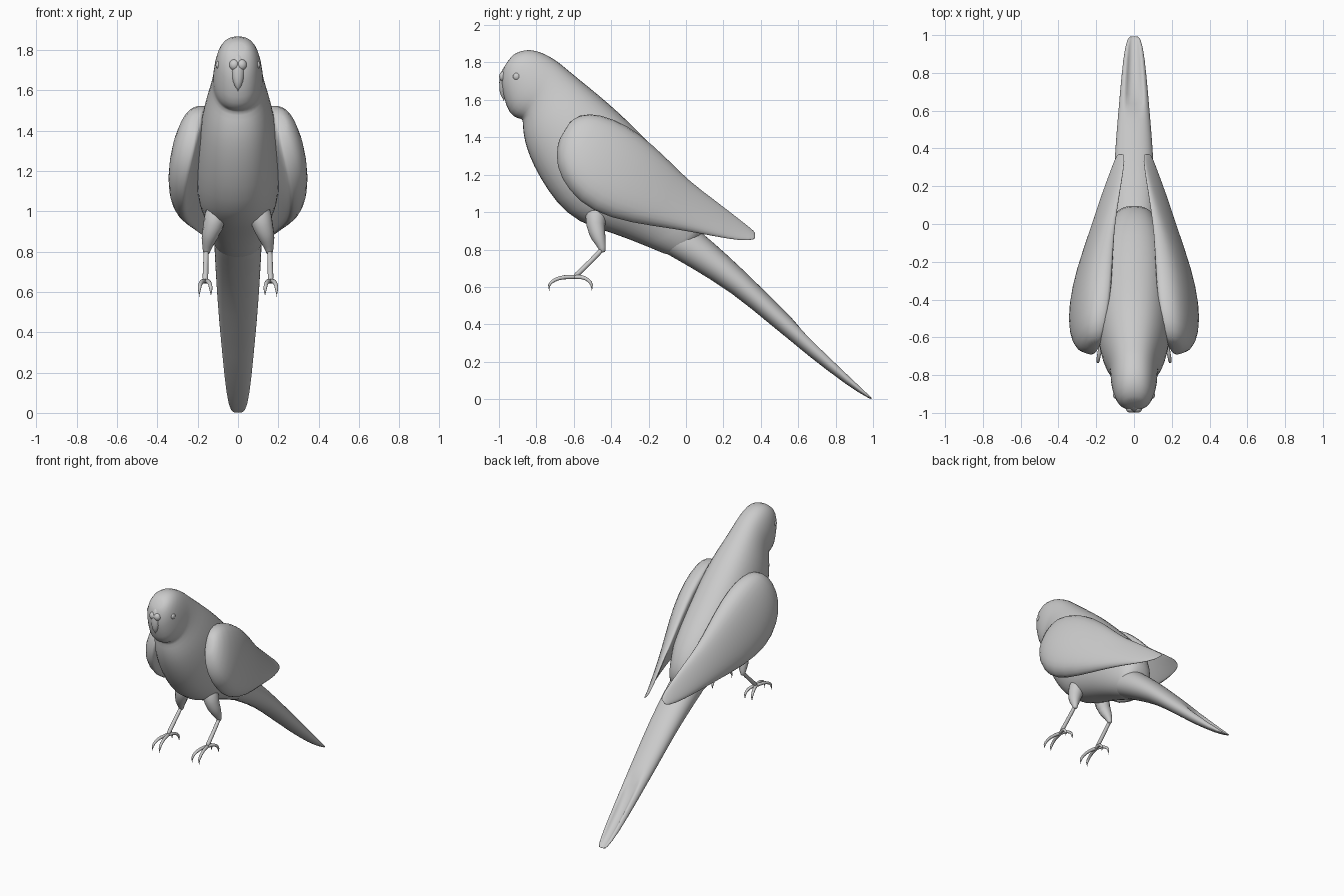
import bpy, bmesh, math
from mathutils import Vector

cube = bpy.data.objects.get("Cube")
if cube:
    bpy.data.objects.remove(cube, do_unlink=True)

GREY = (0.6, 0.6, 0.6, 1)
mat = bpy.data.materials.new("plain grey")
mat.use_nodes = True
mat.diffuse_color = GREY
mat.node_tree.nodes["Principled BSDF"].inputs["Base Color"].default_value = GREY


def finish(name, bm, subdivide=1):
    """Turn a bmesh into a smooth grey object."""
    bmesh.ops.recalc_face_normals(bm, faces=bm.faces)
    me = bpy.data.meshes.new(name)
    bm.to_mesh(me)
    bm.free()
    me.materials.append(mat)
    for p in me.polygons:
        p.use_smooth = True
    ob = bpy.data.objects.new(name, me)
    bpy.context.collection.objects.link(ob)
    if subdivide:
        mod = ob.modifiers.new("smooth", 'SUBSURF')
        mod.levels = mod.render_levels = subdivide
    return ob


def loft(name, rings):
    """Skin a list of closed rings and cap both ends."""
    bm = bmesh.new()
    loops = [[bm.verts.new(p) for p in r] for r in rings]
    n = len(loops[0])
    for a, b in zip(loops, loops[1:]):
        for i in range(n):
            j = (i + 1) % n
            bm.faces.new((a[i], a[j], b[j], b[i]))
    for end in (loops[0], loops[-1]):
        mid = bm.verts.new(sum((v.co for v in end), Vector()) / n)
        for i in range(n):
            bm.faces.new((end[i], end[(i + 1) % n], mid))
    return finish(name, bm)


def ring(top, bottom, width, groove=0, n=20):
    """Oval section between a back point and a belly point."""
    t, b = Vector((0, *top)), Vector((0, *bottom))
    pts = []
    for i in range(n):
        a = 2 * math.pi * i / n
        p = (t + b) / 2 + (t - b) / 2 * math.cos(a)
        p.x = width * math.copysign(abs(math.sin(a)) ** 0.85, math.sin(a))
        if i in (0, 1, n - 1):
            p += (b - t) * groove
        pts.append(p)
    return pts


def ball(name, centre, size):
    bm = bmesh.new()
    bmesh.ops.create_uvsphere(bm, u_segments=20, v_segments=12, radius=1)
    for v in bm.verts:
        v.co = Vector(centre) + Vector([c * s for c, s in zip(v.co, size)])
    return finish(name, bm, 0)


def limb(name, pts):
    """Tapered round limb through (x, y, z, radius) points."""
    rings = []
    for i, p in enumerate(pts):
        a, b = Vector(pts[max(i - 1, 0)][:3]), Vector(pts[min(i + 1, len(pts) - 1)][:3])
        q = (b - a).to_track_quat('Z', 'Y')
        rings.append([Vector(p[:3]) + q @ Vector((math.cos(k * math.pi / 4), math.sin(k * math.pi / 4), 0)) * p[3]
                      for k in range(8)])
    return loft(name, rings)


# Head, stepped throat pouch and body: back point, belly point, half width
loft("body", [ring(*s) for s in (
    ((-.92, 1.85), (-.98, 1.77), .06),
    ((-.84, 1.877), (-.992, 1.68), .098),
    ((-.76, 1.852), (-.972, 1.60), .115),
    ((-.71, 1.823), (-.948, 1.525), .124),
    ((-.68, 1.803), (-.90, 1.495), .126),
    ((-.65, 1.778), (-.872, 1.50), .128),
    ((-.58, 1.72), (-.875, 1.45), .142),
    ((-.48, 1.64), (-.866, 1.38), .17),
    ((-.35, 1.53), (-.842, 1.30), .19),
    ((-.22, 1.40), (-.79, 1.19), .205),
    ((-.10, 1.28), (-.70, 1.05), .21),
    ((0, 1.17), (-.58, .94), .20),
    ((.06, 1.08), (-.40, .89), .17),
    ((.10, .98), (-.20, .813), .135),
    ((.10, .89), (-.04, .74), .115))])

# Long tail with a groove down its back
loft("tail", [ring(*s) for s in (
    ((-.04, .99), (-.25, .86), .11),
    ((.05, .92), (-.12, .785), .12),
    ((.14, .845), (.02, .707), .116),
    ((.30, .70), (.25, .567), .108),
    ((.50, .50), (.46, .39), .094),
    ((.62, .385), (.58, .295), .083),
    ((.67, .335), (.63, .25), .079, .5),
    ((.90, .105), (.87, .065), .058, .6),
    ((1.0, .004), (.985, 0), .036, .3))])

# Folded wings: upper edge, lower edge, outward bulge
WING = (
    ((.18, -.61, 1.50), (.21, -.69, 1.37), .06),
    ((.155, -.52, 1.535), (.24, -.70, 1.24), .11),
    ((.13, -.385, 1.50), (.27, -.635, 1.11), .13),
    ((.12, -.245, 1.42), (.275, -.51, .995), .13),
    ((.11, -.10, 1.285), (.26, -.30, .935), .10),
    ((.10, .01, 1.17), (.21, -.05, .905), .06),
    ((.075, .16, 1.06), (.165, .15, .868), .03),
    ((.052, .30, .95), (.115, .30, .843), .015),
    ((.048, .37, .895), (.09, .37, .852), .008))


def wing_ring(upper, lower, bulge, side, n=16):
    u, l = Vector(upper), Vector(lower)
    out = Vector((1, 0, 0))
    out = (out - (u - l) * out.dot(u - l) / (u - l).length_squared).normalized()
    pts = []
    for i in range(n):
        a = 2 * math.pi * i / n
        s = math.sin(a)
        depth = bulge * s ** 0.7 if s > 0 else bulge * 0.25 * s
        p = (u + l) / 2 + (u - l) / 2 * math.cos(a) + out * depth
        p.x *= side
        pts.append(p)
    return pts


# Beak
limb("beak", ((0, -.945, 1.78, .03), (0, -.962, 1.72, .042),
              (0, -.967, 1.66, .036), (0, -.975, 1.62, .02), (0, -.975, 1.595, .005)))

for side, word in ((1, "left"), (-1, "right")):
    loft(word + "_wing", [wing_ring(*s, side) for s in WING])
    ball(word + "_eye", (side * .097, -.905, 1.725), (.014, .02, .02))
    ball(word + "_nostril_bump", (side * .018, -.974, 1.725), (.026, .025, .028))

    # Leg: feathered thigh, bare shank, two toes forward and two back
    limb(word + "_thigh", ((side * .09, -.46, 1.06, .05), (side * .112, -.488, .965, .075),
                           (side * .138, -.478, .885, .055), (side * .153, -.453, .83, .028),
                           (side * .157, -.443, .785, .017)))
    limb(word + "_shank", ((side * .157, -.44, .81, .016), (side * .16, -.51, .735, .013),
                           (side * .162, -.595, .655, .018)))
    for spread in (-.028, .03):
        for way, reach, kind in ((-1, .15, "front"), (1, .10, "back")):
            path = [(side * (.162 + spread * f), -.595 + way * reach * t, z, r) for f, t, z, r in (
                (0, -.1, .652, .014), (.5, .4, .655, .012), (.9, .75, .638, .011),
                (1, .95, .61, .009), (1, .9, .575, .002))]
            limb(f"{word}_{kind}_toe", path)
